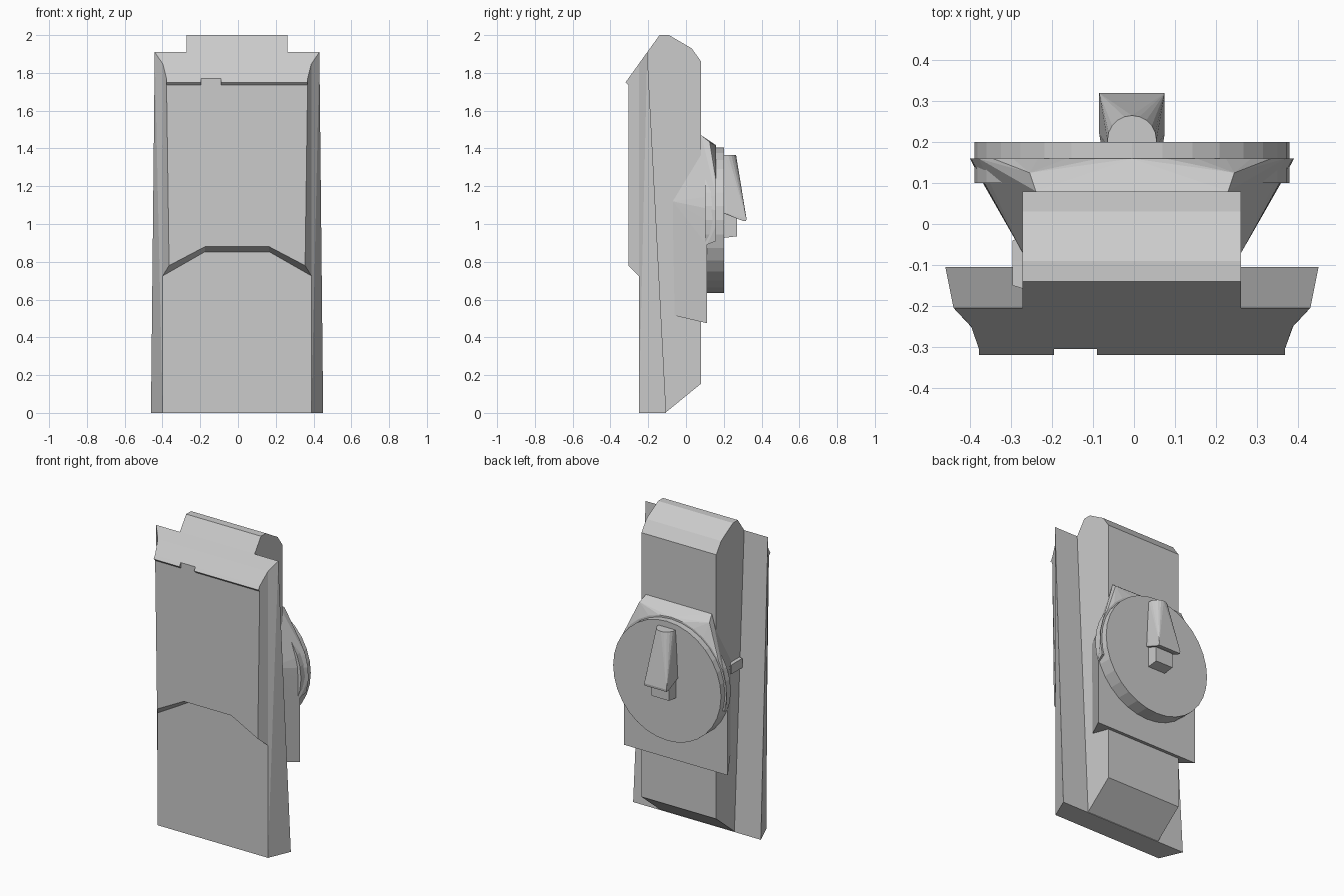
import bpy, bmesh, math

if "Cube" in bpy.data.objects:
    bpy.data.objects.remove(bpy.data.objects["Cube"])

CX = -0.005  # slight sideways offset of the whole part


def finish(name, bm):
    bmesh.ops.dissolve_limit(bm, angle_limit=0.01, verts=bm.verts[:], edges=bm.edges[:])
    bmesh.ops.recalc_face_normals(bm, faces=bm.faces[:])
    me = bpy.data.meshes.new(name)
    bm.to_mesh(me)
    bm.free()
    ob = bpy.data.objects.new(name, me)
    ob.location.x = CX
    bpy.context.collection.objects.link(ob)
    return ob


def hull(name, pts, mirror=True):
    """Convex solid around points, optionally mirrored in x."""
    bm = bmesh.new()
    for x, y, z in pts:
        bm.verts.new((x, y, z))
        if mirror and abs(x) > 1e-5:
            bm.verts.new((-x, y, z))
    res = bmesh.ops.convex_hull(bm, input=bm.verts[:])
    junk = {v for v in res["geom_interior"] + res["geom_unused"]
            if isinstance(v, bmesh.types.BMVert)}
    bmesh.ops.delete(bm, geom=list(junk), context='VERTS')
    return finish(name, bm)


def loft(name, ring_a, ring_b):
    """Solid between two matching outlines."""
    bm = bmesh.new()
    a = [bm.verts.new(p) for p in ring_a]
    b = [bm.verts.new(p) for p in ring_b]
    bm.faces.new(a)
    bm.faces.new(b[::-1])
    n = len(a)
    for i in range(n):
        j = (i + 1) % n
        bm.faces.new((a[j], a[i], b[i], b[j]))
    return finish(name, bm)


def extrude_x(name, profile, x0, x1):
    return loft(name, [(x0, y, z) for y, z in profile], [(x1, y, z) for y, z in profile])


def circle(r, y, zc, n, a0=0, a1=360):
    out = []
    for i in range(n):
        a = math.radians(a0 + (a1 - a0) * i / (n if a1 - a0 == 360 else n - 1))
        out.append((r * math.cos(a), y, zc + r * math.sin(a)))
    return out


# Flanged base plate with bevelled long sides
hull("base_plate", [(.456, -.105, 0), (.394, -.25, 0),
                    (.436, -.205, 1.91), (.393, -.25, 1.847)])

# Raised front panel with arched, undercut lower edge
half_front = [(.36, .78), (.17, .88)]
half_back = [(.394, .725), (.17, .853)]


def panel(half, y, top_x, top_z):
    pts = [(-x, y, z) for x, z in half] + [(x, y, z) for x, z in half[::-1]]
    return pts + [(top_x, y, top_z), (-top_x, y, top_z)]


loft("front_panel", panel(half_front, -.305, .374, 1.771), panel(half_back, -.25, .393, 1.847))

# Lip along the top of the panel, split by a notch
lip = [(-.3, 1.735), (-.305, 1.735), (-.32, 1.75), (-.305, 1.771), (-.3, 1.77)]
extrude_x("lip_left", lip, -.374, -.19)
extrude_x("lip_right", lip, -.085, .374)

# Thick central core
core = [(-.24, 0), (-.11, 0), (.08, .155), (.08, 1.86), (.03, 1.93),
        (-.09, 2), (-.14, 2), (-.205, 1.91), (-.24, 1.861)]
extrude_x("core_block", core, -.267, .267)

# Mount: tapered lower bracket and rounded upper shoulder
hull("mount_bracket", [(.37, .11, .475), (.27, -.06, .515),
                       (.37, .11, .90), (.267, -.07, 1.05)])
hull("mount_shoulder", circle(.397, .16, 1.02, 19, -16, 196) +
     [(.37, .11, .89), (.267, -.07, .92), (.267, -.07, 1.12),
      (.235, .08, 1.47), (.25, .125, 1.435)])

# Swivel disc
loft("swivel_disc", circle(.385, .10, 1.02, 32), circle(.385, .20, 1.02, 32))

# Latch: small block with a flared hook above it
hull("latch_block", [(.062, .19, .925), (.062, .27, .935), (.062, .19, 1.1), (.062, .27, 1.1)])
top_arc = [(.06 * math.cos(math.pi * i / 10), .205 + .06 * math.sin(math.pi * i / 10), 1.365)
           for i in range(11)]
hull("latch_hook", top_arc + [(.06, .19, 1.365), (.075, .19, 1.06), (.08, .22, 1.055),
                              (.08, .30, 1.017), (.08, .318, 1.015), (.08, .32, 1.03)])

# Small stop on the left side of the core
hull("side_stop", [(x, y, z) for x, y in ((-.26, -.03), (-.26, -.16), (-.292, -.15), (-.292, -.04))
                   for z in (1.05, 1.11)], mirror=False)
